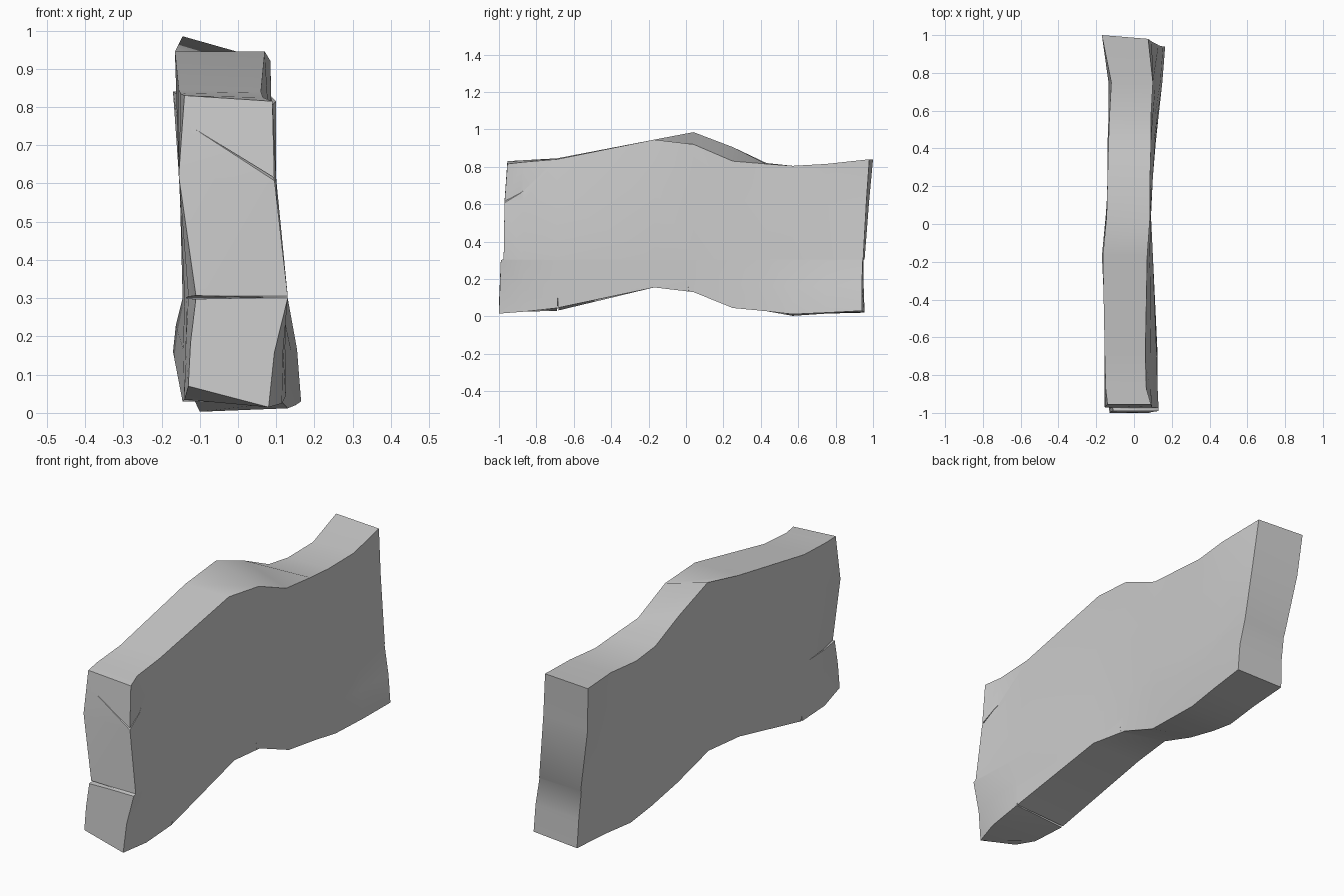
import bpy
import bmesh
from mathutils import Vector

default = bpy.data.objects.get("Cube")
if default:
    bpy.data.objects.remove(default, do_unlink=True)

stone = bpy.data.materials.new("stone grey")
stone.use_nodes = True
stone.diffuse_color = (0.6, 0.6, 0.6, 1)
stone.node_tree.nodes["Principled BSDF"].inputs["Base Color"].default_value = (0.6, 0.6, 0.6, 1)

# Cross-sections from front to back. For each face of the slab:
# x at the foot, waist, shoulder and top, then foot height, top height.
stations = [
    # y,   right face (-x),                     left face (+x)
    (-.98, (-.13, -.11, -.155, -.14, .07, .83), (.08, .13, .095, .09, .015, .815)),
    (-.87, (-.14, -.13, -.155, -.15, .035, .835), (.115, .125, .09, .065, .025, .825)),
    (-.69, (-.145, -.14, -.155, -.155, .03, .845), (.125, .12, .09, .06, .045, .84)),
    (-.17, (-.17, -.145, -.155, -.165, .16, .945), (.1, .1, .085, .07, .155, .945)),
    (.04, (-.15, -.14, -.145, -.145, .165, .985), (.09, .09, .088, .085, .13, .92)),
    (.25, (-.13, -.14, -.14, -.14, .085, .905), (.1, .1, .09, .085, .045, .83)),
    (.43, (-.115, -.135, -.14, -.135, .035, .82), (.115, .105, .095, .09, .028, .815)),
    (.57, (-.1, -.13, -.135, -.13, .003, .8), (.13, .11, .1, .09, .012, .805)),
    (.75, (-.09, -.12, -.135, -.12, .015, .81), (.15, .115, .1, .1, .02, .815)),
    (.96, (-.08, -.1, -.155, -.17, .02, .84), (.165, .13, .095, .075, .03, .84)),
]
# Lean of the two ends, from foot to top, with a small ledge at the front waist
front_y = (-1, -.995, -.99, -.975, -.97, -.955)
back_right_y = (.955, .95, .95, .955, .98, 1)
back_left_y = (.94, .94, .945, .947, .965, .98)
WAIST = .3
LEDGE = .306


def face_column(profile, ys):
    """Points up one side of a cross-section."""
    foot, waist, shoulder, top, low, high = profile
    xs = (foot, foot * .7 + waist * .3, waist, waist, shoulder, top)
    zs = (low, (low + WAIST) / 2, WAIST, LEDGE, LEDGE + (high - LEDGE) * .6, high)
    return [Vector(p) for p in zip(xs, ys, zs)]


def add_object(name, bm):
    mesh = bpy.data.meshes.new(name)
    bmesh.ops.recalc_face_normals(bm, faces=bm.faces)
    bm.to_mesh(mesh)
    bm.free()
    mesh.materials.append(stone)
    obj = bpy.data.objects.new(name, mesh)
    bpy.context.collection.objects.link(obj)
    return obj


# Slab body: rings lofted along y, capped with strips at both ends
bm = bmesh.new()
rings = []
rows = len(front_y)
for i, (y, right, left) in enumerate(stations):
    right_y = left_y = (y,) * rows
    if i == 0:
        right_y = left_y = front_y
    elif i == len(stations) - 1:
        right_y, left_y = back_right_y, back_left_y
    ring = face_column(right, right_y) + face_column(left, left_y)[::-1]
    rings.append([bm.verts.new(p) for p in ring])
count = len(rings[0])
for a, b in zip(rings, rings[1:]):
    for j in range(count):
        k = (j + 1) % count
        bm.faces.new((a[j], a[k], b[k], b[j]))
for ring in (rings[0], rings[-1]):
    for j in range(rows - 1):
        bm.faces.new((ring[j], ring[j + 1], ring[count - 2 - j], ring[count - 1 - j]))
slab = add_object("rock_slab", bm)


def carve(name, points):
    """Cut a thin wedge-shaped crack out of the slab."""
    hull = bmesh.new()
    for p in points:
        hull.verts.new(p)
    bmesh.ops.convex_hull(hull, input=hull.verts)
    cutter = add_object(name, hull)
    cutter.hide_render = True
    mod = slab.modifiers.new(name, 'BOOLEAN')
    mod.operation = 'DIFFERENCE'
    mod.solver = 'EXACT'
    mod.object = cutter
    bpy.ops.object.modifier_apply(modifier=name)
    bpy.data.objects.remove(cutter, do_unlink=True)


bpy.ops.object.select_all(action='DESELECT')
slab.select_set(True)
bpy.context.view_layer.objects.active = slab

# Cracks in the front end
carve("diagonal_crack", [(-.15, -.98, .755), (.12, -1, .575), (.12, -1, .585), (.12, -.84, .665)])
carve("waist_crack", [(.1, -1, .302), (-.2, -1, .296), (-.2, -1, .31), (-.2, -.68, .3)])
# Cracks rising from the underside
carve("middle_crack", [(.075, .02, .1), (.2, .022, .1), (.2, .03, .1), (.12, -.014, .33)])
carve("foot_crack", [(.1, -.686, 0), (.2, -.688, 0), (.2, -.682, 0), (.15, -.685, .25)])
carve("underside_groove", [(x, y, z) for x in (-.2, .2)
                           for y, z in ((-.695, 0), (-.675, 0), (-.685, .06))])

bpy.ops.object.shade_smooth_by_angle(angle=.75)
